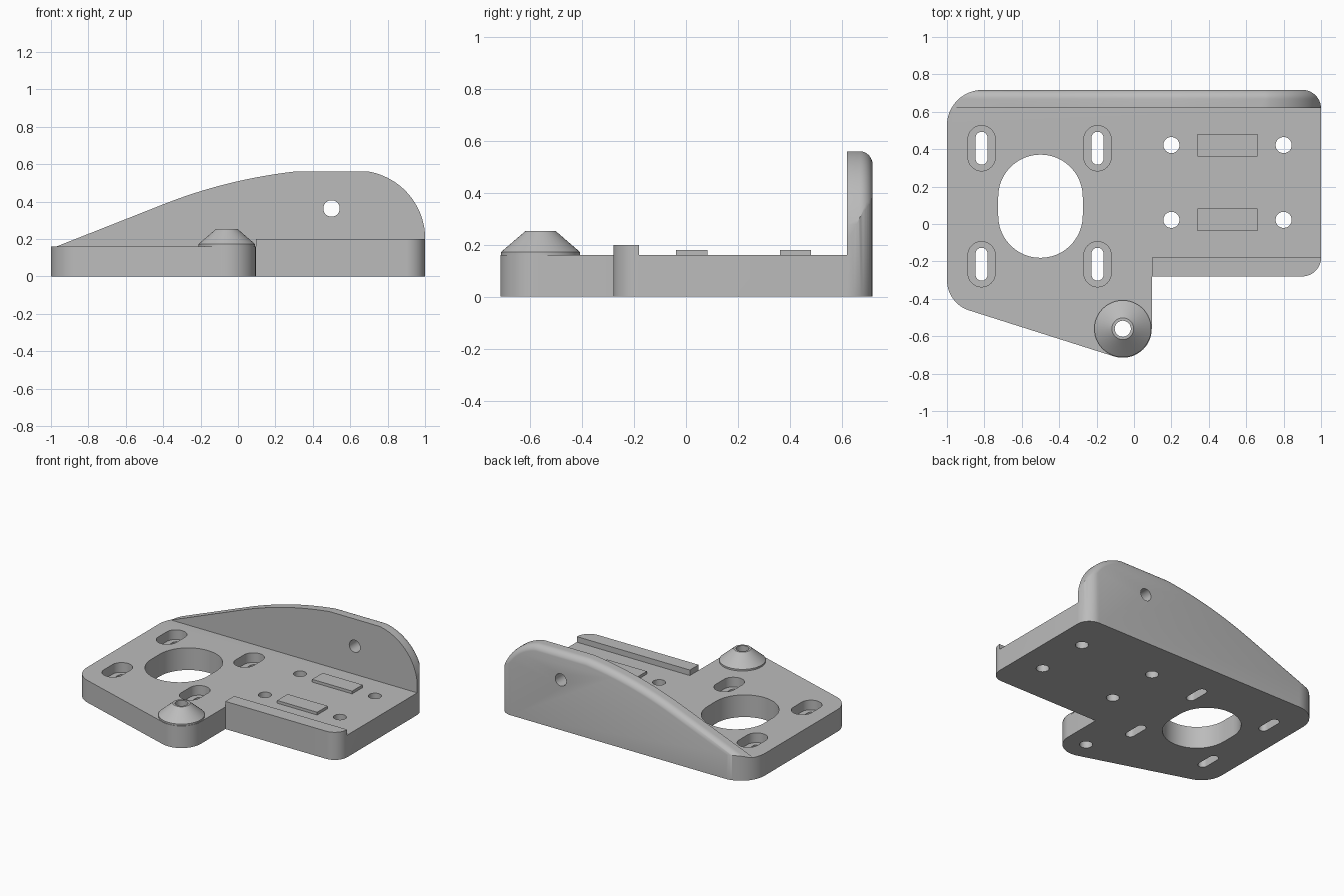
import bpy, bmesh
from math import cos, sin, radians
from mathutils import Vector
from mathutils.geometry import interpolate_bezier

default = bpy.data.objects.get("Cube")
if default:
    bpy.data.objects.remove(default)

grey = bpy.data.materials.new("light grey")
grey.use_nodes = True
COLOUR = (0.5, 0.5, 0.5, 1)
grey.diffuse_color = COLOUR
grey.node_tree.nodes["Principled BSDF"].inputs["Base Color"].default_value = COLOUR


def arc(cx, cy, r, a0, a1, n=16):
    angles = [radians(a0 + (a1 - a0) * i / n) for i in range(n + 1)]
    return [(cx + r * cos(a), cy + r * sin(a)) for a in angles]


def slot(cx, cy, r, half):
    """Obround stretched along y by `half` each way."""
    return arc(cx, cy + half, r, 0, 180, 24) + arc(cx, cy - half, r, 180, 360, 24)


def circle(cx, cy, r, n=48):
    return arc(cx, cy, r, 0, 360, n)[:-1]


def rect(x0, x1, y0, y1):
    return [(x0, y0), (x1, y0), (x1, y1), (x0, y1)]


def make_object(name, bm):
    bmesh.ops.recalc_face_normals(bm, faces=bm.faces)
    mesh = bpy.data.meshes.new(name)
    bm.to_mesh(mesh)
    bm.free()
    mesh.materials.append(grey)
    obj = bpy.data.objects.new(name, mesh)
    bpy.context.collection.objects.link(obj)
    return obj


def prism_mesh(points, lo, hi, axis="Z"):
    place = {"Z": lambda a, b, h: (a, b, h),
             "Y": lambda a, b, h: (a, h, b)}[axis]
    bm = bmesh.new()
    rings = [[bm.verts.new(place(a, b, h)) for a, b in points] for h in (lo, hi)]
    for ring in rings:
        bm.faces.new(ring)
    count = len(points)
    for i in range(count):
        j = (i + 1) % count
        bm.faces.new((rings[0][i], rings[0][j], rings[1][j], rings[1][i]))
    bmesh.ops.recalc_face_normals(bm, faces=bm.faces)
    return bm


def prism(name, points, lo, hi, axis="Z"):
    return make_object(name, prism_mesh(points, lo, hi, axis))


def select_only(obj):
    bpy.ops.object.select_all(action="DESELECT")
    obj.select_set(True)
    bpy.context.view_layer.objects.active = obj


def combine(obj, tool, operation="DIFFERENCE"):
    select_only(obj)
    mod = obj.modifiers.new("cut", "BOOLEAN")
    mod.operation, mod.solver, mod.object = operation, "EXACT", tool
    bpy.ops.object.modifier_apply(modifier=mod.name)
    bpy.data.objects.remove(tool)


def smooth(obj, angle=30):
    select_only(obj)
    bpy.ops.object.shade_smooth_by_angle(angle=radians(angle))


BACK, TOP, WALL, FLOOR = 0.717, 0.56, 0.62, 0.16
BOSS = (-0.06, -0.56)

# Bracket body: plan outline raised to the full wall height
outline = (arc(0.9, -0.18, 0.1, -90, 0)
           + arc(0.9, BACK - 0.1, 0.1, 0, 90)
           + arc(-0.81, BACK - 0.19, 0.19, 90, 180)
           + arc(-0.83, -0.3, 0.17, 180, 252.5)
           + arc(*BOSS, 0.155, 252.5, 360, 24)
           + [(0.095, -0.28)])
body = prism("bracket_body", outline, 0, 0.7)

# Sweeping side profile of the back wall, with a rounded rear edge
curve = interpolate_bezier(Vector((-0.4, 0.385)), Vector((-0.17, 0.476)),
                           Vector((0.06, 0.532)), Vector((0.3, TOP)), 14)
profile = ([(-1.1, -0.1), (-1.1, FLOOR), (-0.97, FLOOR)]
           + [(p.x, p.y) for p in curve]
           + arc(0.635, 0.2, 0.366, 79.6, 0, 20) + [(1.001, -0.1)])
bm = prism_mesh(profile, -1, BACK + 0.001, "Y")
rear = [e for e in bm.edges
        if all(v.co.y > BACK for v in e.verts)
        and any(v.co.z > 0 for v in e.verts)
        and any(v.co.x > -1 for v in e.verts)]
bmesh.ops.bevel(bm, geom=rear, offset=0.05, segments=8, profile=0.5, affect="EDGES")
combine(body, make_object("wall_profile", bm), "INTERSECT")

# Clear the floor in front of the wall, leaving the raised front lip
combine(body, prism("floor_clearance", [
    (-1.2, -1), (0.095, -1), (0.095, -0.18), (1.2, -0.18), (1.2, WALL), (-1.2, WALL)],
    FLOOR, 1))
combine(body, prism("lip_clearance", rect(0.05, 1.2, -0.5, -0.1), 0.2, 1))
combine(body, prism("lip_to_wall_clearance", rect(0.05, 1.2, -0.15, WALL), 0.19, 1))

# Large motor opening
combine(body, prism("main_opening", slot(-0.5, 0.095, 0.226, 0.05), -0.1, 0.4))

# Counterbored adjustment slots
for x in (-0.815, -0.195):
    for y in (-0.215, 0.405):
        combine(body, prism("slot_recess", slot(x, y, 0.073, 0.048), 0.09, 0.4))
        combine(body, prism("slot_hole", slot(x, y, 0.032, 0.056), -0.1, 0.4))

# Round holes in the floor, boss and wall
for x, y in ((0.2, 0.022), (0.8, 0.022), (0.2, 0.422), (0.8, 0.422), BOSS):
    combine(body, prism("round_hole", circle(x, y, 0.043), -0.1, 0.5))
combine(body, prism("wall_hole", circle(0.5, 0.363, 0.044), 0.5, 1, "Y"))
smooth(body)

# Raised rectangular pads
for name, y in (("front_pad", 0.022), ("back_pad", 0.422)):
    prism(name, rect(0.34, 0.66, y - 0.06, y + 0.06), FLOOR, 0.18)

# Conical boss: closed section spun round its hole
section = [(0.043, FLOOR), (0.152, FLOOR), (0.152, 0.172), (0.058, 0.253), (0.043, 0.253)]
bm = bmesh.new()
SIDES = 48
rings = [[bm.verts.new((BOSS[0] + r * cos(radians(360 * i / SIDES)),
                        BOSS[1] + r * sin(radians(360 * i / SIDES)), z))
          for i in range(SIDES)] for r, z in section]
for k, ring in enumerate(rings):
    after = rings[(k + 1) % len(rings)]
    for i in range(SIDES):
        j = (i + 1) % SIDES
        bm.faces.new((ring[i], ring[j], after[j], after[i]))
smooth(make_object("conical_boss", bm))
